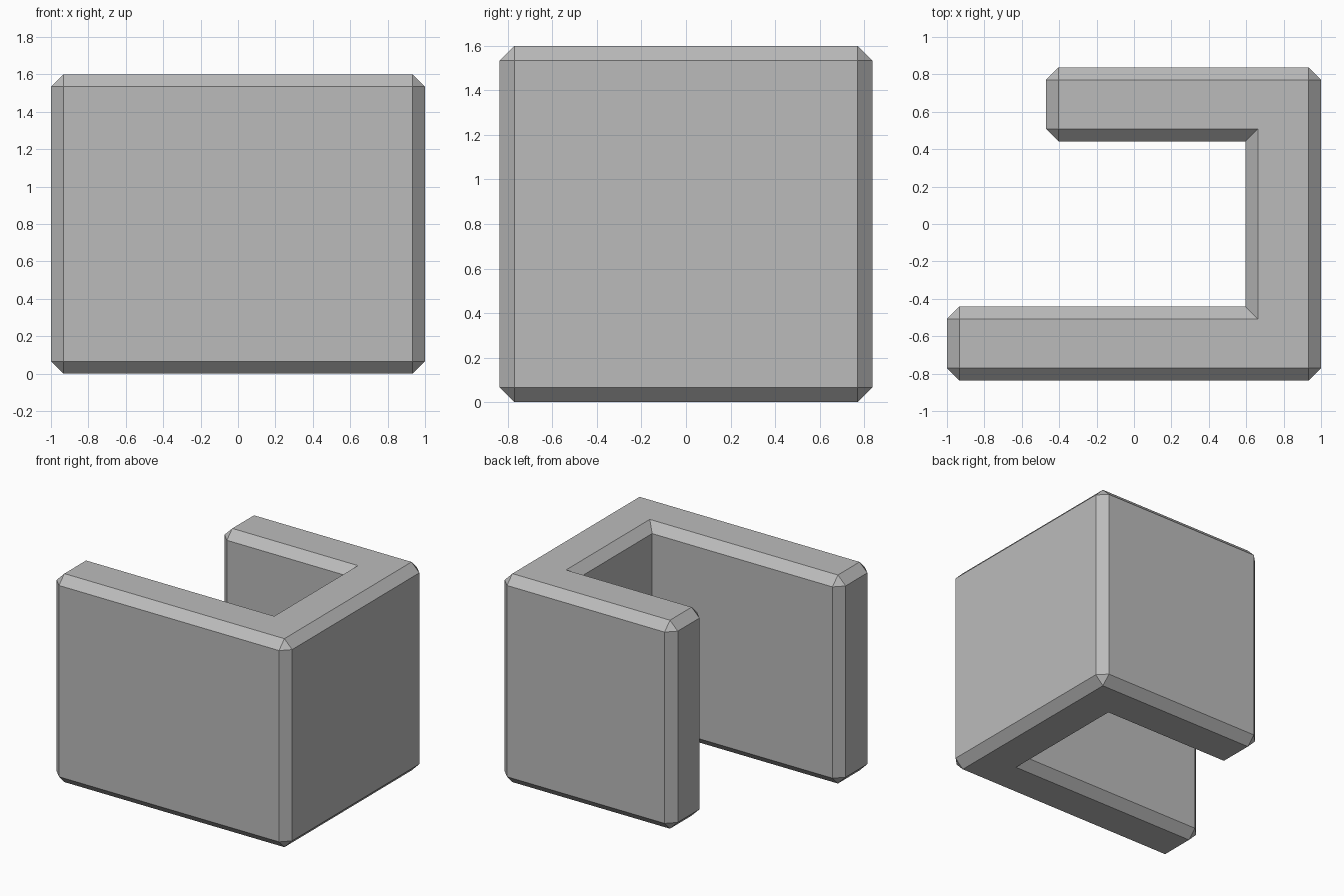
import bpy
import bmesh

cube = bpy.data.objects.get("Cube")
if cube:
    bpy.data.objects.remove(cube, do_unlink=True)

HEIGHT = 1.6
CHAMFER = 0.066

# Plain grey material
grey = bpy.data.materials.new("plain_grey")
grey.use_nodes = True
colour = (0.5, 0.5, 0.5, 1)
grey.diffuse_color = colour
grey.node_tree.nodes["Principled BSDF"].inputs["Base Color"].default_value = colour

# Plan of the hooked wall: long front arm, side wall, shorter back arm
plan = [(-1, -0.837), (1, -0.837), (1, 0.837), (-0.47, 0.837),
        (-0.47, 0.442), (0.597, 0.442), (0.597, -0.442), (-1, -0.442)]

bm = bmesh.new()
base = bm.faces.new([bm.verts.new((x, y, 0)) for x, y in plan])
top = bmesh.ops.extrude_face_region(bm, geom=[base], use_keep_orig=True)
for v in top["geom"]:
    if isinstance(v, bmesh.types.BMVert):
        v.co.z = HEIGHT
bmesh.ops.recalc_face_normals(bm, faces=bm.faces)

# Flat chamfer on every outward edge; the inner corners stay sharp
bm.normal_update()
outward = [e for e in bm.edges if e.is_convex]
bmesh.ops.bevel(bm, geom=outward, offset=CHAMFER, offset_type="OFFSET",
                segments=1, profile=0.5, affect="EDGES")

mesh = bpy.data.meshes.new("hooked_wall")
bm.to_mesh(mesh)
bm.free()
mesh.materials.append(grey)
wall = bpy.data.objects.new("hooked_wall", mesh)
bpy.context.collection.objects.link(wall)
